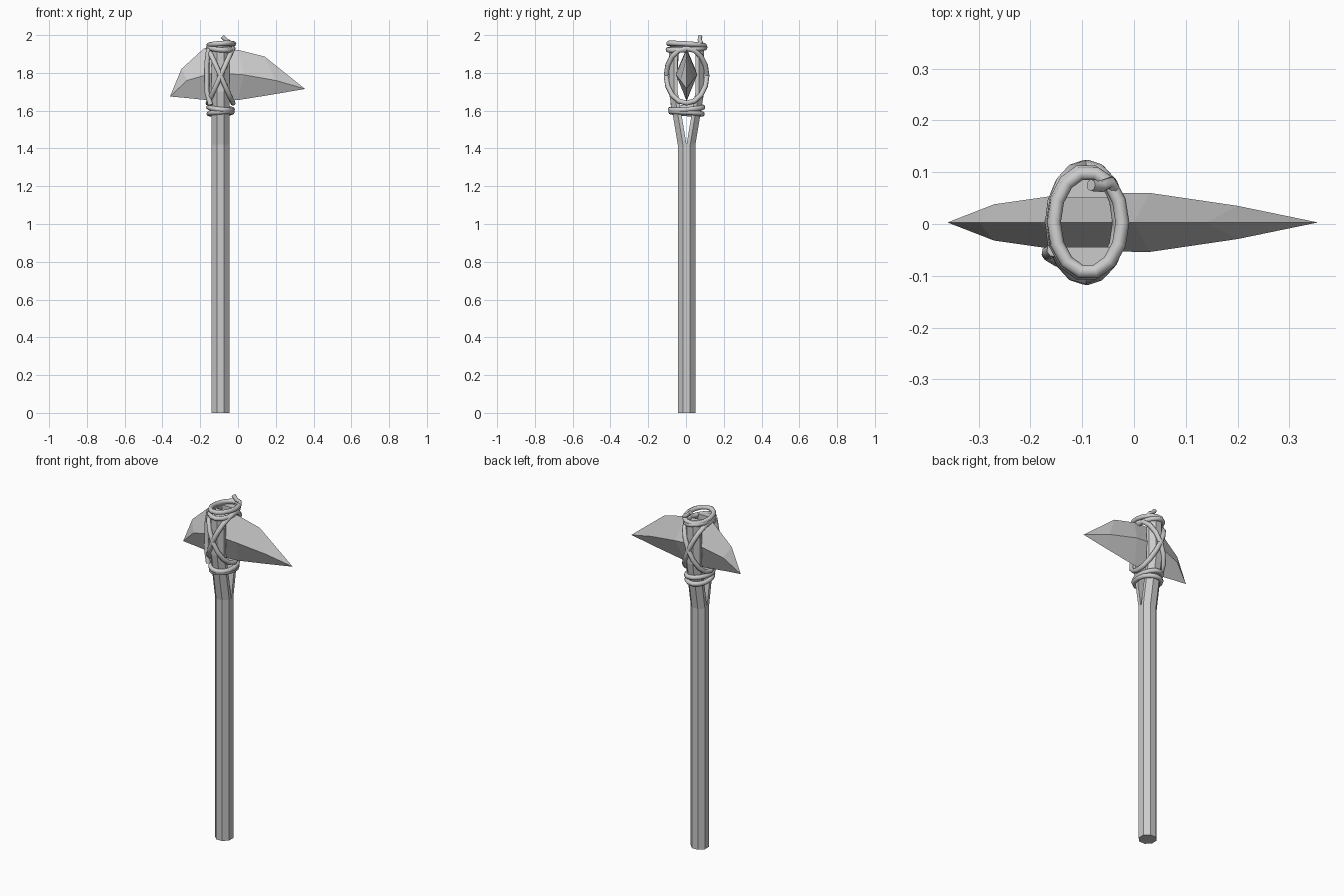
import bpy, bmesh, math
from mathutils import Vector

cube = bpy.data.objects.get("Cube")
if cube:
    bpy.data.objects.remove(cube, do_unlink=True)

grey = bpy.data.materials.new("plain_grey")
grey.use_nodes = True
grey.diffuse_color = (0.6, 0.6, 0.6, 1)
grey.node_tree.nodes["Principled BSDF"].inputs["Base Color"].default_value = grey.diffuse_color

CX, CY = -0.0925, 0.003      # handle axis
R = 0.0465 / math.cos(math.pi / 8)


def loft(name, rings):
    """Skin a list of equal point rings, capping both ends."""
    bm = bmesh.new()
    rows = [[bm.verts.new(p) for p in ring] for ring in rings]
    n = len(rows[0])
    for a, b in zip(rows, rows[1:]):
        for i in range(n):
            j = (i + 1) % n
            bm.faces.new((a[i], a[j], b[j], b[i]))
    bm.faces.new(rows[0])
    bm.faces.new(rows[-1])
    bmesh.ops.remove_doubles(bm, verts=bm.verts, dist=0.0001)
    bmesh.ops.recalc_face_normals(bm, faces=bm.faces)
    mesh = bpy.data.meshes.new(name)
    bm.to_mesh(mesh)
    bm.free()
    mesh.materials.append(grey)
    obj = bpy.data.objects.new(name, mesh)
    bpy.context.collection.objects.link(obj)
    return obj


def rope(name, points, closed=True, radius=0.0135):
    """Round cord through the points, turned into a smooth mesh."""
    curve = bpy.data.curves.new(name, "CURVE")
    curve.dimensions = "3D"
    curve.bevel_depth = radius
    curve.bevel_resolution = 2
    curve.use_fill_caps = True
    spline = curve.splines.new("POLY")
    spline.points.add(len(points) - 1)
    for sp, p in zip(spline.points, points):
        sp.co = (*p, 1)
    spline.use_cyclic_u = closed
    curve.materials.append(grey)
    obj = bpy.data.objects.new(name, curve)
    bpy.context.collection.objects.link(obj)
    bpy.ops.object.select_all(action="DESELECT")
    bpy.context.view_layer.objects.active = obj
    obj.select_set(True)
    bpy.ops.object.convert(target="MESH")
    bpy.ops.object.shade_smooth_by_angle(angle=math.radians(50))


def loop(z, rx, ry, lift_x=0, lift_y=0, sides=14, dx=0):
    """Oval around the handle, tilted by the lifts."""
    pts = []
    for i in range(sides):
        t = math.tau * i / sides
        c, s = math.cos(t), math.sin(t)
        pts.append((CX + dx + rx * c, CY + ry * s, z + lift_x * c + lift_y * s))
    return pts


# Octagonal shaft
angles = [math.pi / 8 + math.pi / 4 * i for i in range(8)]
octagon = [(R * math.cos(a), R * math.sin(a)) for a in angles]
loft("shaft", [[(CX + x, CY + y, z) for x, y in octagon] for z in (0, 1.42)])

# Forked prongs, each half of the octagon
half = [(0.0465, 0)] + octagon[:4] + [(-0.0465, 0)]
for side, label in ((-1, "front"), (1, "back")):
    loft(label + "_prong", [
        [(CX + x, CY + side * (y + out), z) for x, y in half]
        for z, out in ((1.42, 0), (1.7, 0.047), (1.93, 0.047))])

# Stone head: top, ridge and bottom point of each section, with half thickness
sections = [
    ((-0.36, 1.675), (-0.36, 1.675), (-0.36, 1.675), 0),
    ((-0.30, 1.82), (-0.27, 1.76), (-0.27, 1.667), 0.035),
    ((-0.18, 1.93), (-0.13, 1.80), (-0.11, 1.65), 0.055),
    ((0.0, 1.922), (0.03, 1.79), (0.0, 1.656), 0.057),
    ((0.14, 1.887), (0.20, 1.76), (0.18, 1.685), 0.032),
    ((0.355, 1.715), (0.355, 1.715), (0.355, 1.715), 0)]
head = []
for top, mid, low, thick in sections:
    head.append([(top[0], CY, top[1]), (mid[0], CY - thick, mid[1]),
                 (low[0], CY, low[1]), (mid[0], CY + thick, mid[1])])
loft("stone_head", head)

# Level wraps above and below the head
rope("lower_wrap_a", loop(1.588, 0.061, 0.085, 0.004, -0.006))
rope("lower_wrap_b", loop(1.612, 0.063, 0.088, -0.006, 0.006))
rope("upper_wrap_a", loop(1.928, 0.064, 0.1, -0.006, 0.006))
rope("upper_wrap_b", loop(1.95, 0.066, 0.097, 0.004, -0.006, dx=0.004))

# Crossed lashings, over the head on one side and under it on the other
for lift, label in ((0.145, "rising"), (-0.145, "falling")):
    rope(label + "_lashing", loop(1.785, 0.066, 0.108, lift, 0, 16))

# Upright strand on the right side, and the loose end of the cord
rope("side_strand", [(-0.145, -0.07, 1.63), (-0.165, -0.058, 1.7),
                     (-0.165, -0.055, 1.85), (-0.155, -0.05, 1.93)], False)
rope("cord_end", [(-0.035, 0.06, 1.945), (-0.045, 0.08, 1.962),
                  (-0.062, 0.073, 1.972), (-0.083, 0.075, 1.993)], False, 0.0115)
